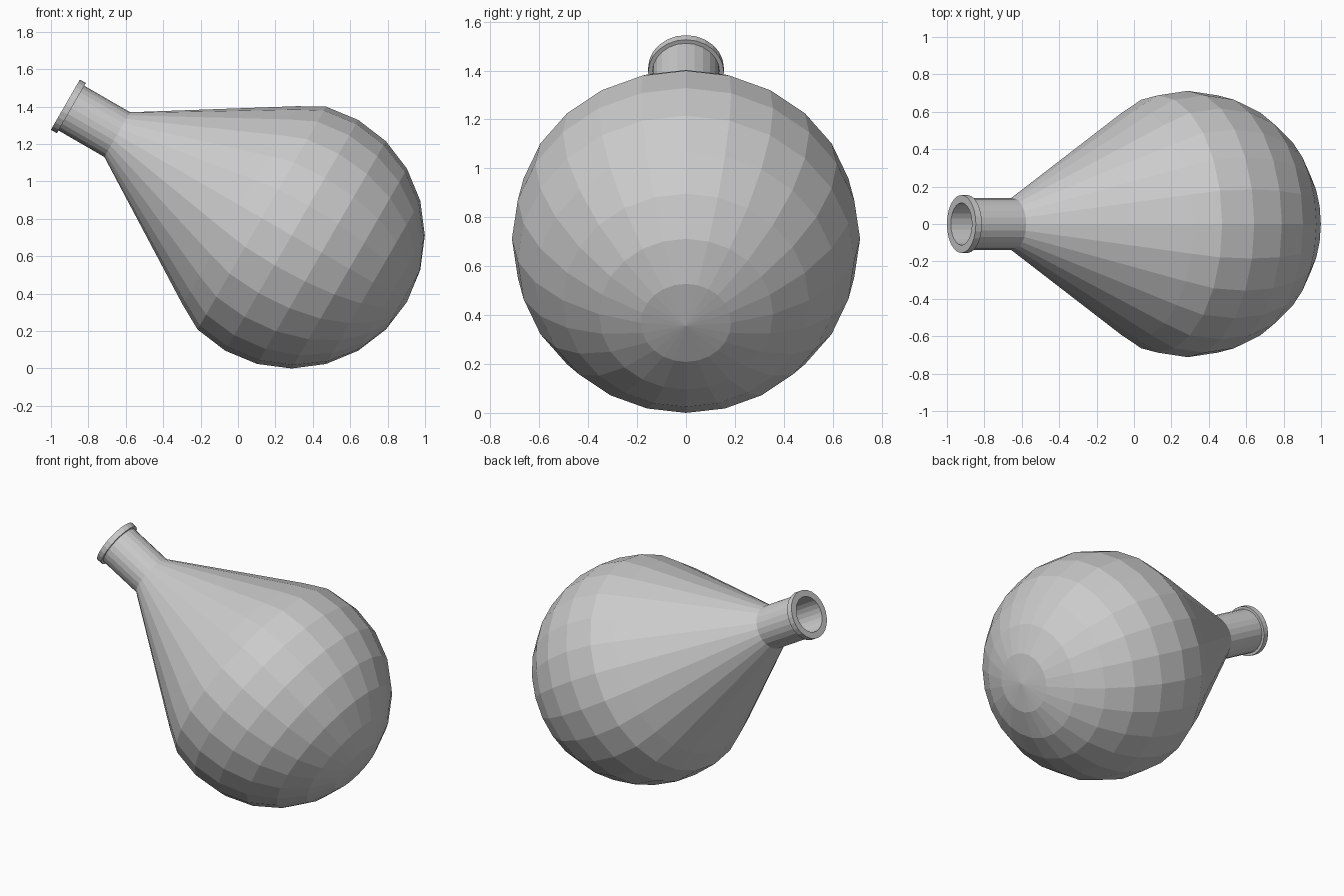
import bpy, bmesh, math
from mathutils import Matrix, Vector

if "Cube" in bpy.data.objects:
    bpy.data.objects.remove(bpy.data.objects["Cube"])

R = 0.712                      # bulb radius
SEG = 24                       # sides around the axis
# local z runs from the bulb towards the mouth, tilted 60 degrees towards -x
PLACE = Matrix.Translation(Vector((0.287, 0, R))) @ Matrix.Rotation(math.radians(-60), 4, 'Y')


def lathe(name, profile):
    """Revolve (radius, height) points around the flask axis."""
    bm = bmesh.new()
    verts = [bm.verts.new((r, 0, h)) for r, h in profile]
    edges = [bm.edges.new(pair) for pair in zip(verts, verts[1:])]
    bmesh.ops.spin(bm, geom=verts + edges, cent=(0, 0, 0), axis=(0, 0, 1),
                   angle=math.tau, steps=SEG)
    bmesh.ops.remove_doubles(bm, verts=bm.verts, dist=0.0005)
    bmesh.ops.recalc_face_normals(bm, faces=bm.faces)
    bm.transform(PLACE)
    mesh = bpy.data.meshes.new(name)
    bm.to_mesh(mesh)
    bm.free()
    obj = bpy.data.objects.new(name, mesh)
    bpy.context.collection.objects.link(obj)
    return obj


# Round bulb in 15 degree rings, then a long cone up to the neck
bulb = [(R * math.sin(math.radians(a)), -R * math.cos(math.radians(a)))
        for a in range(0, 106, 15)]
lathe("flask_body", bulb + [(0.613, 0.319), (0.138, 1.077)])

# Tubular neck with open bore
lathe("neck", [(0.113, 1.077), (0.138, 1.077), (0.138, 1.362),
               (0.113, 1.362), (0.113, 1.077)])

# Raised lip around the mouth
lathe("mouth_rim", [(0.113, 1.36), (0.155, 1.36), (0.155, 1.397),
                    (0.113, 1.397), (0.113, 1.36)])
